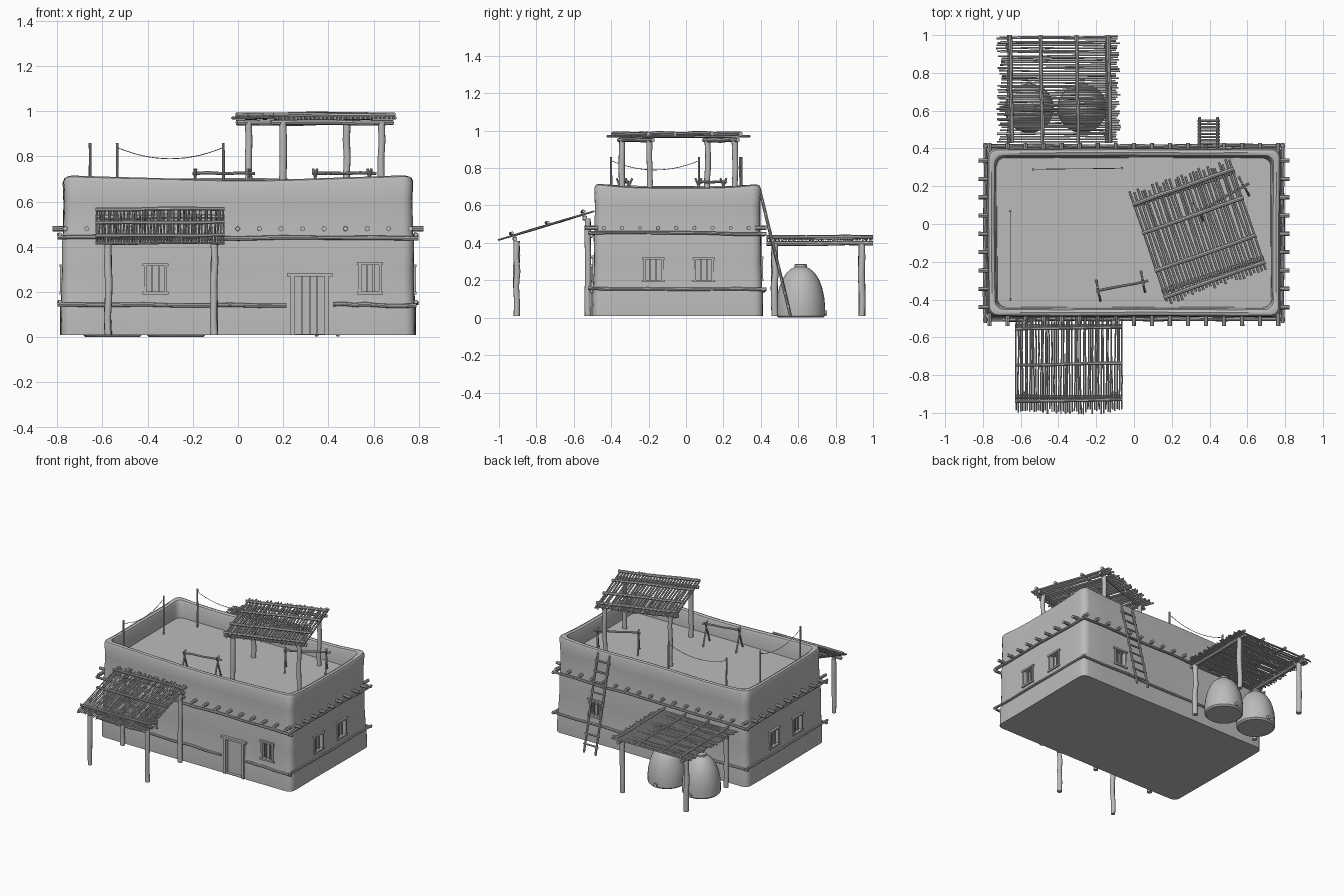
import bpy, bmesh, math, random
from mathutils import Vector, Matrix

random.seed(4)
cube = bpy.data.objects.get("Cube")
if cube:
    bpy.data.objects.remove(cube, do_unlink=True)

clay = bpy.data.materials.new("clay_grey")
clay.use_nodes = True
clay.diffuse_color = (0.5, 0.5, 0.5, 1)
clay.node_tree.nodes["Principled BSDF"].inputs["Base Color"].default_value = (0.5, 0.5, 0.5, 1)

FLOOR = 0.58
BASE = 0.01


def finish(name, bm, smooth=True):
    bmesh.ops.recalc_face_normals(bm, faces=bm.faces)
    mesh = bpy.data.meshes.new(name)
    bm.to_mesh(mesh)
    bm.free()
    mesh.materials.append(clay)
    obj = bpy.data.objects.new(name, mesh)
    bpy.context.collection.objects.link(obj)
    bpy.ops.object.select_all(action='DESELECT')
    obj.select_set(True)
    bpy.context.view_layer.objects.active = obj
    if smooth:
        bpy.ops.object.shade_smooth_by_angle(angle=math.radians(40))
    return obj


def bridge(bm, a, b):
    for i in range(len(a)):
        j = (i + 1) % len(a)
        bm.faces.new((a[i], a[j], b[j], b[i]))


def tube(bm, path, r, sides=8):
    # Capped tube through the points of a path
    path = [Vector(p) for p in path]
    axis = (path[-1] - path[0]).normalized()
    u = axis.orthogonal().normalized()
    v = axis.cross(u)
    rings = []
    for p in path:
        k = r * random.uniform(0.92, 1.08)
        rings.append([bm.verts.new(p + k * (u * math.cos(t) + v * math.sin(t)))
                      for t in (math.tau * i / sides for i in range(sides))])
    for a, b in zip(rings, rings[1:]):
        bridge(bm, a, b)
    bm.faces.new(rings[0])
    bm.faces.new(rings[-1])


def pole(bm, p, q, r, sides=8, wobble=0.003, steps=4):
    # Slightly crooked pole
    p, q = Vector(p), Vector(q)
    pts = [p.lerp(q, i / steps) for i in range(steps + 1)]
    for pt in pts[1:-1]:
        pt += Vector([random.uniform(-wobble, wobble) for _ in range(3)])
    tube(bm, pts, r, sides)


def box(bm, lo, hi):
    lo, hi = Vector(lo), Vector(hi)
    m = Matrix.Translation((lo + hi) / 2) @ Matrix.Diagonal((*(hi - lo), 1))
    bmesh.ops.create_cube(bm, size=1, matrix=m)


# --- Mud brick house with parapet ---
def wall_ring(bm, inset, z, lift=0.0, wave=0.0):
    hx, hy, r = 0.785 - inset, 0.455 - inset, 0.045
    pts = []
    arcs = [(hx - r, hy - r, 0), (r - hx, hy - r, 1), (r - hx, r - hy, 2), (hx - r, r - hy, 3)]
    for k, (cx, cy, quarter) in enumerate(arcs):
        arc = [Vector((cx + r * math.cos(t), cy + r * math.sin(t), 0))
               for t in (math.pi / 2 * (quarter + i / 4) for i in range(5))]
        pts += arc
        nx, ny, _ = arcs[(k + 1) % 4]
        t = math.pi / 2 * (quarter + 1)
        end = Vector((nx + r * math.cos(t), ny + r * math.sin(t), 0))
        pts += [arc[-1].lerp(end, i / 10) for i in range(1, 10)]
    out = []
    for p in pts:
        corner = (abs(p.x) / hx) ** 4 * (abs(p.y) / hy) ** 4
        s = 1 + wave * math.sin(7 * p.x + 5 * p.y + 9 * z)
        dz = lift * (corner - 0.4 + 0.3 * math.sin(6 * p.x + 4 * p.y))
        out.append(bm.verts.new((p.x * s, p.y * s - 0.045, z + dz)))
    return out


bm = bmesh.new()
profile = [(0, BASE, 0), (0, 0.13, 0), (0.004, 0.16, 0), (0.008, 0.3, 0), (0.008, 0.43, 0),
           (0.012, 0.46, 0), (0.014, 0.6, 0.3), (0.011, 0.685, 1), (0.018, 0.702, 1),
           (0.032, 0.707, 1), (0.047, 0.7, 1), (0.055, 0.68, 1), (0.06, FLOOR, 0)]
rings = [wall_ring(bm, i, z, l * 0.016, 0.003) for i, z, l in profile]
for a, b in zip(rings, rings[1:]):
    bridge(bm, a, b)
bm.faces.new(rings[0])
bm.faces.new(rings[-1])
house = finish("house_walls", bm, False)

# Openings: wall direction angle, centre along the wall, width, bottom, top
FRONT, BACK, LEFT, RIGHT = 0, math.pi, math.pi / 2, -math.pi / 2
windows = [(FRONT, -0.365, 0.09, 0.195, 0.32), (FRONT, 0.585, 0.09, 0.195, 0.325), (BACK, -0.46, 0.09, 0.2, 0.32)]
for side in (LEFT, RIGHT):
    windows += [(side, c, 0.095, 0.195, 0.315) for c in (-0.13, 0.14)]
door = (FRONT, 0.318, 0.15, 0.015, 0.275)


def wall_frame(angle):
    # Local space: x along the wall, -y outwards, y = 0 on the wall face
    half = 0.78 if angle in (LEFT, RIGHT) else 0.448
    return (Matrix.Translation((0, -0.045, 0)) @ Matrix.Rotation(angle, 4, 'Z')
            @ Matrix.Translation((0, -half, 0)))


def wall_box(bm, angle, lo, hi):
    start = len(bm.verts)
    box(bm, lo, hi)
    bm.verts.ensure_lookup_table()
    bmesh.ops.transform(bm, matrix=wall_frame(angle), verts=bm.verts[start:])


bm = bmesh.new()
for a, c, w, z0, z1 in windows + [door]:
    wall_box(bm, a, (c - w / 2, -0.05, z0), (c + w / 2, 0.035, z1))
cutter = finish("opening_cutter", bm, False)
cutter.hide_render = True
mod = house.modifiers.new("openings", 'BOOLEAN')
mod.object, mod.operation, mod.solver = cutter, 'DIFFERENCE', 'EXACT'
bpy.context.view_layer.objects.active = house
bpy.ops.object.modifier_apply(modifier="openings")
bpy.data.objects.remove(cutter, do_unlink=True)
bpy.ops.object.select_all(action='DESELECT')
house.select_set(True)
bpy.context.view_layer.objects.active = house
bpy.ops.object.shade_smooth_by_angle(angle=math.radians(40))

# Window frames with bars
bm = bmesh.new()
for a, c, w, z0, z1 in windows:
    h = w / 2
    for s in (-1, 1):
        wall_box(bm, a, (c + s * h - 0.006, -0.008, z0), (c + s * h + 0.006, 0.02, z1))
        wall_box(bm, a, (c + s * 0.015 - 0.004, 0.004, z0), (c + s * 0.015 + 0.004, 0.012, z1))
    for z in (z0, z1):
        wall_box(bm, a, (c - h - 0.013, -0.011, z - 0.005), (c + h + 0.013, 0.02, z + 0.007))
finish("window_frames", bm, False)

# Door frame and planks
bm = bmesh.new()
a, c, w, z0, z1 = door
for s in (-1, 1):
    wall_box(bm, a, (c + s * w / 2 - 0.01, -0.016, BASE), (c + s * w / 2 + 0.01, 0.03, z1))
wall_box(bm, a, (c - w / 2 - 0.025, -0.02, z1 - 0.006), (c + w / 2 + 0.025, 0.03, z1 + 0.01))
for i in range(4):
    x = c - 0.066 + i * 0.033
    wall_box(bm, a, (x + 0.001, 0.015, z0), (x + 0.032, 0.026, z1))
finish("door", bm, False)

# Bands of poles around the walls
bm = bmesh.new()
for z in (0.145, 0.442):
    spans = [(-0.8, 0.8)] if z > 0.3 else [(-0.8, 0.215), (0.42, 0.79)]
    for x0, x1 in spans:
        pole(bm, (x0, -0.505, z), (x1, -0.505, z - 0.005), 0.009, 8, 0.004, 8)
    pole(bm, (-0.8, 0.413, z), (0.8, 0.413, z + 0.006), 0.009, 8, 0.004, 8)
    for x in (-0.788, 0.788):
        pole(bm, (x, -0.525, z + 0.012), (x, 0.43, z + 0.006), 0.009, 8, 0.004, 6)
finish("wall_bands", bm)

# Roof beam ends
bm = bmesh.new()
for i in range(17):
    x = -0.765 + i * 0.0955
    pole(bm, (x, -0.47, 0.48), (x, -0.54, 0.48), 0.011, 8, 0, 1)
    pole(bm, (x, 0.37, 0.48), (x, 0.43, 0.48), 0.011, 8, 0, 1)
for i in range(9):
    for s in (-1, 1):
        y = -0.44 + i * 0.097
        pole(bm, (s * 0.75, y, 0.48), (s * 0.822, y, 0.48), 0.011, 8, 0, 1)
finish("beam_ends", bm)


# --- Stick shelters: local frame with sticks running along y ---
def shelter(name, matrix, w, d, sticks, stick_r, beams, poles, pole_r):
    bm = bmesh.new()
    for y in beams:
        pole(bm, (-w / 2, y, 0), (w / 2, y, 0), 0.012)
    for i in range(sticks):
        x = (i + 0.5) / sticks * w - w / 2
        e = [d / 2 - random.uniform(0, 0.03) for _ in range(2)]
        skew = random.uniform(-0.007, 0.007)
        pole(bm, (x, -e[0], 0.02), (x + skew, e[1], 0.02), stick_r, 6, 0.003, 3)
    for y in poles:
        pole(bm, (-w / 2, y - 0.005, 0.034), (w / 2, y + 0.005, 0.034), pole_r)
    bmesh.ops.transform(bm, matrix=matrix, verts=bm.verts)
    finish(name, bm)


def posts(name, points, z0, r=0.016):
    bm = bmesh.new()
    for x, y, top in points:
        pole(bm, (x, y, z0), (x, y, top), r, 10, 0.004, 5)
    finish(name, bm)


slope = math.atan2(0.15, 0.5)
shelter("porch_roof", Matrix.Translation((-0.345, -0.742, 0.473)) @ Matrix.Rotation(slope, 4, 'X'),
        0.57, 0.54, 48, 0.0042, (-0.18, 0.21), (-0.19, 0.01, 0.21), 0.009)
posts("porch_posts", [(x, y, z) for x in (-0.575, -0.105) for y, z in ((-0.905, 0.41), (-0.525, 0.53))], BASE)

shelter("back_shelter_roof", Matrix.Translation((-0.4, 0.715, 0.397)) @ Matrix.Rotation(math.pi / 2, 4, 'Z'),
        0.57, 0.66, 46, 0.0045, (-0.26, 0.26), (-0.27, -0.1, 0.09, 0.25), 0.01)
posts("back_shelter_posts", [(x, y, 0.395) for x in (-0.66, -0.14) for y in (0.475, 0.94)], BASE, 0.018)

turn = Matrix.Translation((0.34, -0.04, 0)) @ Matrix.Rotation(math.radians(18.5), 4, 'Z')
shelter("rooftop_shelter_roof", turn @ Matrix.Translation((0, 0, 0.95)),
        0.57, 0.64, 28, 0.0065, (-0.24, 0.24), (-0.27, -0.12, 0.09, 0.25), 0.011)
corners = [turn @ Vector((x, y, 0)) for x in (-0.23, 0.23) for y in (-0.24, 0.24)]
posts("rooftop_shelter_posts", [(p.x, p.y, 0.95) for p in corners], FLOOR - 0.01)

# Ladder
bm = bmesh.new()
foot, head = Vector((0.395, 0.56, 0.005)), Vector((0.395, 0.395, 0.68))
for s in (-0.047, 0.047):
    pole(bm, foot + Vector((s, 0, 0)), head + Vector((s, 0, 0)), 0.008, 8, 0.002)
for i in range(9):
    p = foot.lerp(head, (i + 0.8) / 9.6)
    pole(bm, p - Vector((0.06, 0, 0)), p + Vector((0.06, 0, 0)), 0.006, 8, 0.001, 2)
finish("ladder", bm)

# Domed storage jars with lid and spout
jar_profile = [(0.12, 0), (0.13, 0.01), (0.131, 0.06), (0.126, 0.11), (0.115, 0.16), (0.098, 0.205),
               (0.075, 0.24), (0.05, 0.262), (0.033, 0.27), (0.033, 0.284), (0.026, 0.288)]
for name, x in (("jar_left", -0.275), ("jar_right", -0.555)):
    bm = bmesh.new()
    rings = [[bm.verts.new((x + r * math.cos(math.tau * i / 32), 0.613 + r * math.sin(math.tau * i / 32), z))
              for i in range(32)] for r, z in jar_profile]
    for a, b in zip(rings, rings[1:]):
        bridge(bm, a, b)
    bm.faces.new(rings[0])
    bm.faces.new(rings[-1])
    pole(bm, (x, 0.72, 0.025), (x, 0.755, 0.025), 0.014, 10, 0, 1)
    finish(name, bm)

# Washing lines
bm = bmesh.new()
for p, q in (((-0.655, -0.4), (-0.655, 0.07)), ((-0.535, 0.29), (-0.065, 0.295))):
    p, q = Vector((*p, 0.84)), Vector((*q, 0.84))
    for e in (p, q):
        pole(bm, (e.x, e.y, FLOOR - 0.01), (e.x, e.y, 0.86), 0.006, 8, 0.002)
    tube(bm, [p.lerp(q, i / 14) - Vector((0, 0, 0.2 * (i / 14) * (1 - i / 14))) for i in range(15)], 0.002, 5)
finish("washing_lines", bm)

# Drying racks on crossed legs
bm = bmesh.new()
for p, q in (((-0.2, -0.355), (0.075, -0.3)), ((0.33, 0.06), (0.61, 0.215))):
    p, q = Vector((*p, 0.725)), Vector((*q, 0.725))
    pole(bm, p, q, 0.007)
    side = (q - p).cross(Vector((0, 0, 1))).normalized()
    for t in (0.04, 0.9):
        e = p.lerp(q, t)
        for s in (-1, 1):
            low = e + side * s * 0.055
            low.z = FLOOR
            pole(bm, low, e - side * s * 0.018 + Vector((0, 0, 0.02)), 0.006, 8, 0.001)
finish("drying_racks", bm)
